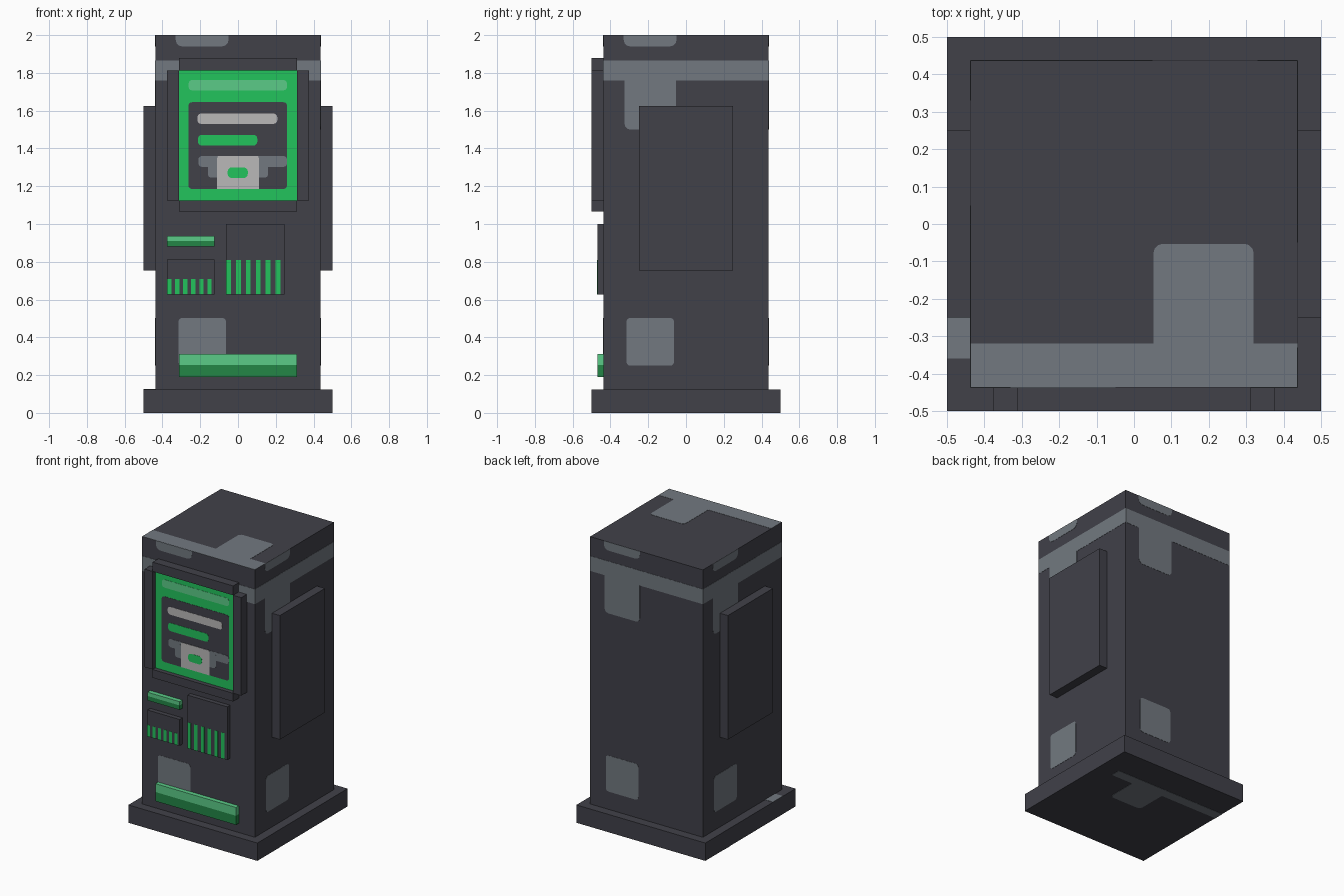
import bpy, bmesh, math
from mathutils import Vector

if "Cube" in bpy.data.objects:
    bpy.data.objects.remove(bpy.data.objects["Cube"])


def material(name, r, g, b):
    lin = [((c / 255 + 0.055) / 1.055) ** 2.4 for c in (r, g, b)]
    m = bpy.data.materials.new(name)
    m.diffuse_color = (*lin, 1)
    m.use_nodes = True
    m.node_tree.nodes["Principled BSDF"].inputs["Base Color"].default_value = m.diffuse_color
    return m


CHARCOAL = material("charcoal", 65, 65, 73)
GREY = material("steel grey", 114, 121, 128)
GREEN = material("green", 34, 195, 92)
LIGHT_GREEN = material("light green", 91, 203, 135)
DARK_GREEN = material("dark green", 35, 134, 70)
PALE = material("pale grey", 186, 184, 184)


def finish(name, bm, *mats):
    bmesh.ops.recalc_face_normals(bm, faces=bm.faces[:])
    me = bpy.data.meshes.new(name)
    bm.to_mesh(me)
    bm.free()
    for m in mats:
        me.materials.append(m)
    ob = bpy.data.objects.new(name, me)
    bpy.context.collection.objects.link(ob)
    return ob


def box(name, x, y, z, mat, split=None, upper=None):
    """Box from (min, max) pairs; faces above the split height get the upper colour."""
    bm = bmesh.new()
    bmesh.ops.create_cube(bm, size=1)
    for v in bm.verts:
        v.co = [(a + b) / 2 + c * (b - a) for c, (a, b) in zip(v.co, (x, y, z))]
    if split is None:
        return finish(name, bm, mat)
    bmesh.ops.bisect_plane(bm, geom=bm.verts[:] + bm.edges[:] + bm.faces[:],
                           plane_co=(0, 0, split), plane_no=(0, 0, 1))
    for f in bm.faces:
        f.material_index = int(f.calc_center_median().z > split)
    return finish(name, bm, mat, upper)


# Painting planes: origin, horizontal direction, vertical direction
W = 0.4375
FRONT = ((0, -W, 0), (1, 0, 0), (0, 0, 1))
RIGHT = ((W, 0, 0), (0, 1, 0), (0, 0, 1))
BACK = ((0, W, 0), (-1, 0, 0), (0, 0, 1))
LEFT = ((-W, 0, 0), (0, -1, 0), (0, 0, 1))
TOP = ((0, 0, 2), (1, 0, 0), (0, 1, 0))
BASE_TOP = ((0, 0, 0.125), (1, 0, 0), (0, 1, 0))
BOTTOM = ((0, 0, 0), (-1, 0, 0), (0, 1, 0))
SCREEN = ((0, -0.469, 0), (1, 0, 0), (0, 0, 1))
BUTTONS = ((0, -0.469, 0), (1, 0, 0), (0, 0, 1))


def plate(name, plane, u, v, mat, low=0.0, high=0.0, thick=0.0015):
    """Thin painted plate; low and high are the corner radii at its bottom and top."""
    o, ud, vd = (Vector(p) for p in plane)
    n = ud.cross(vd)
    bm = bmesh.new()
    pts = []
    corners = ((u[1], v[0], -1, 1, low, 270), (u[1], v[1], -1, -1, high, 0),
               (u[0], v[1], 1, -1, high, 90), (u[0], v[0], 1, 1, low, 180))
    for cu, cv, su, sv, r, start in corners:
        for a in ((0, 30, 60, 90) if r else (0,)):
            t = math.radians(start + a)
            pts.append((cu + su * r + r * math.cos(t), cv + sv * r + r * math.sin(t)))
    rings = [[bm.verts.new(o + ud * p + vd * q + n * h) for p, q in pts] for h in (0, thick)]
    bm.faces.new(rings[0][::-1])
    bm.faces.new(rings[1])
    for i in range(len(pts)):
        j = (i + 1) % len(pts)
        bm.faces.new((rings[0][i], rings[0][j], rings[1][j], rings[1][i]))
    return finish(name, bm, mat)


# Cabinet and plinth
box("plinth", (-0.5, 0.5), (-0.5, 0.5), (0, 0.125), CHARCOAL)
box("cabinet", (-W, W), (-W, W), (0.125, 2), CHARCOAL)

# Side panels and upright screen frame bars, mirrored
for side, s in (("left", -1), ("right", 1)):
    box(side + "_side_panel", sorted((s * W, s * 0.5)), (-0.25, 0.25), (0.755, 1.625), CHARCOAL)
    box(side + "_frame_bar", sorted((s * 0.3125, s * 0.375)), (-0.5, -W), (1.125, 1.8125), CHARCOAL)
box("top_frame_bar", (-0.3125, 0.3125), (-0.5, -W), (1.8125, 1.878), CHARCOAL)
box("bottom_frame_bar", (-0.3125, 0.3125), (-0.5, -W), (1.067, 1.125), CHARCOAL)

# Grey paint bands and patches repeated around the cabinet
for side, plane in (("front", FRONT), ("right", RIGHT), ("back", BACK), ("left", LEFT)):
    plate(side + "_band", plane, (-W, W), (1.76, 1.865), GREY)
    plate(side + "_band_drop", plane, (-0.325, -0.052), (1.5, 1.76), GREY, low=0.03)
    plate(side + "_rim_patch", plane, (-0.33, -0.05), (1.94, 2), GREY, low=0.035)
    plate(side + "_low_patch", plane, (-0.315, -0.063), (0.25, 0.503), GREY, 0.02, 0.02)
plate("roof_band", TOP, (-W, W), (-W, -0.32), GREY)
plate("roof_patch", TOP, (0.052, 0.32), (-0.32, -0.053), GREY, high=0.025)
plate("plinth_patch", BASE_TOP, (-0.5, -W), (-0.36, -0.25), GREY)
plate("underside_band", BOTTOM, (-0.37, 0.5), (0.22, 0.29), GREY)
plate("underside_patch", BOTTOM, (-0.2, 0.05), (0.0, 0.22), GREY, low=0.03)

# Screen with its picture, built up in thin layers
box("screen", (-0.3125, 0.3125), (-0.469, -W), (1.125, 1.8125), GREEN)
plate("screen_header", SCREEN, (-0.262, 0.26), (1.707, 1.763), LIGHT_GREEN, 0.02, 0.02)
plate("screen_window", SCREEN, (-0.263, 0.26), (1.185, 1.645), CHARCOAL, 0.02, 0.02)
T = 0.003
plate("screen_pale_line", SCREEN, (-0.215, 0.208), (1.53, 1.585), PALE, 0.02, 0.02, T)
plate("screen_green_line", SCREEN, (-0.212, 0.102), (1.415, 1.472), GREEN, 0.02, 0.02, T)
plate("screen_grey_line", SCREEN, (-0.21, 0.26), (1.302, 1.36), GREY, 0.02, 0.02, T)
plate("screen_grey_block", SCREEN, (-0.16, 0.16), (1.245, 1.34), GREY, 0.02, 0, T + 0.0004)
plate("screen_pale_block", SCREEN, (-0.11, 0.11), (1.186, 1.36), PALE, 0.0, 0.01, T + 0.0015)
plate("screen_green_dot", SCREEN, (-0.055, 0.052), (1.243, 1.3), GREEN, 0.022, 0.022, T + 0.003)

# Two-tone slot and tray
box("card_slot", (-0.375, -0.125), (-0.469, -W), (0.88, 0.9375), DARK_GREEN, 0.911, LIGHT_GREEN)
box("tray", (-0.3125, 0.3125), (-0.469, -W), (0.19, 0.3125), DARK_GREEN, 0.254, LIGHT_GREEN)

# Button boxes with green stripes
box("small_button_box", (-0.375, -0.125), (-0.469, -W), (0.628, 0.8125), CHARCOAL)
box("large_button_box", (-0.0625, 0.245), (-0.469, -W), (0.628, 1.0), CHARCOAL)
for i in range(6):
    a = -0.375 + i * 0.0425
    plate("small_stripe_%d" % (i + 1), BUTTONS, (a, a + 0.022), (0.628, 0.71), GREEN)
    b = -0.0625 + i * 0.0523
    plate("large_stripe_%d" % (i + 1), BUTTONS, (b, b + 0.025), (0.628, 0.81), GREEN)
